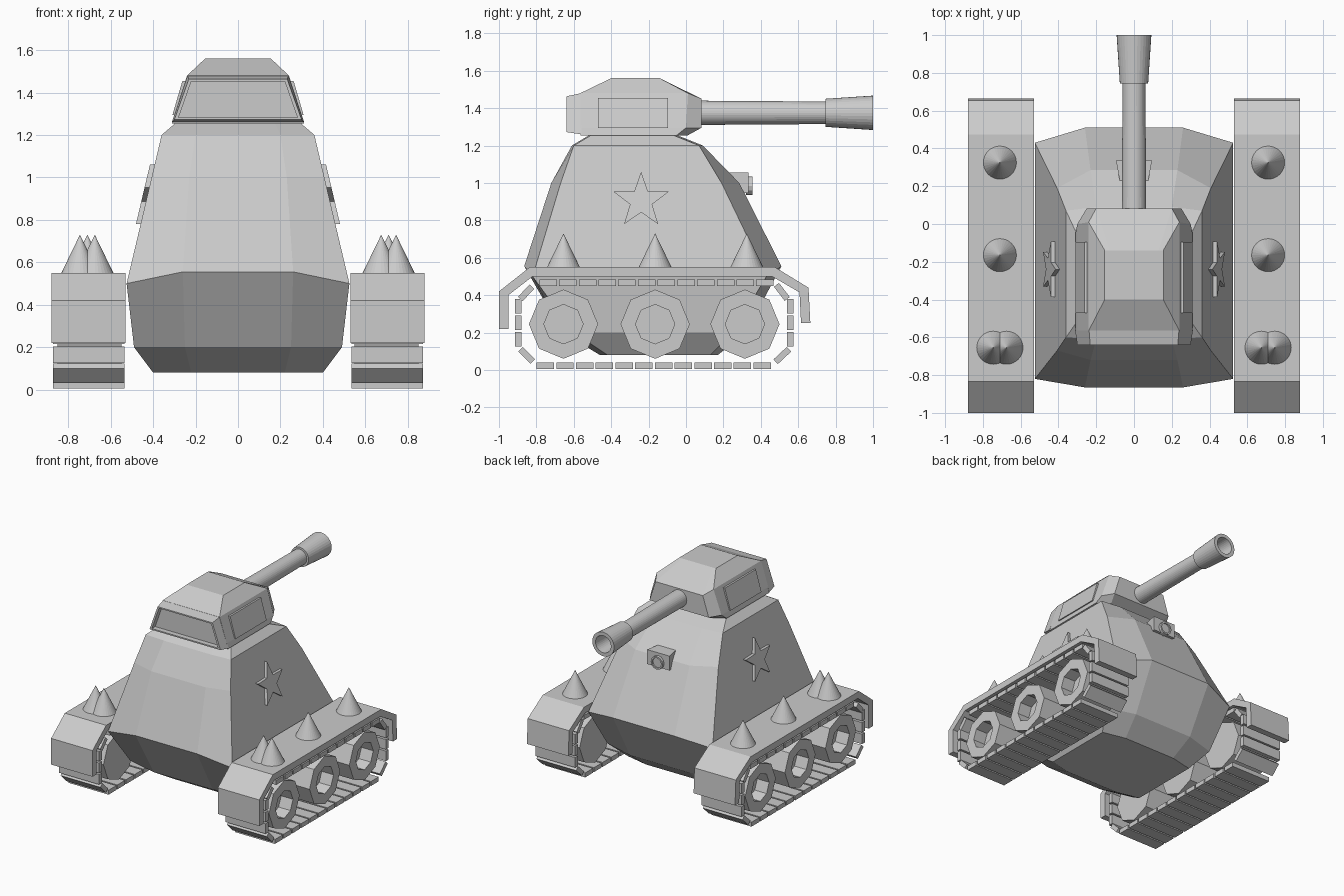
import bpy, bmesh
from math import sin, cos, pi
from mathutils import Vector

if "Cube" in bpy.data.objects:
    bpy.data.objects.remove(bpy.data.objects["Cube"])


def finish(name, bm, mirror=False):
    bmesh.ops.recalc_face_normals(bm, faces=bm.faces)
    me = bpy.data.meshes.new(name)
    bm.to_mesh(me)
    bm.free()
    ob = bpy.data.objects.new(name, me)
    bpy.context.collection.objects.link(ob)
    if mirror:
        ob.modifiers.new("mirror", 'MIRROR')
    return ob


def loft_into(bm, rings):
    vs = [[bm.verts.new(p) for p in r] for r in rings]
    n = len(vs[0])
    for a, b in zip(vs, vs[1:]):
        for i in range(n):
            j = (i + 1) % n
            bm.faces.new((a[i], a[j], b[j], b[i]))
    bm.faces.new(vs[0])
    bm.faces.new(vs[-1])


def loft(name, rings, mirror=False):
    bm = bmesh.new()
    loft_into(bm, rings)
    return finish(name, bm, mirror)


def octo(hx, xi, yc, ye, bc, be, zc, zf=None, zb=None):
    """Eight-sided ring: wide sides, blunt ends; yc/ye rear end, bc/be front end."""
    zf = zc if zf is None else zf
    zb = zf if zb is None else zb
    h = [(hx, bc, zc), (hx, yc, zc), (xi, ye, zf)]
    return [(xi, be, zb)] + h + [(-x, y, z) for x, y, z in reversed(h)] + [(-xi, be, zb)]


def disc(n, r, axis, at, u, v):
    """Circle ring around the x or y axis."""
    pts = []
    for i in range(n):
        a = 2 * pi * i / n
        p, q = u + r * cos(a), v + r * sin(a)
        pts.append((at, p, q) if axis == 'x' else (p, at, q))
    return pts


# hull
loft("hull", [
    octo(.40, .22, .13, .17, -.42, -.46, .08),
    octo(.49, .25, .25, .32, -.60, -.66, .20),
    octo(.525, .26, .43, .51, -.82, -.865, .50, .555),
    octo(.407, .23, .19, .285, -.67, -.72, 1.0),
    octo(.36, .20, .07, .09, -.60, -.61, 1.2),
    octo(.29, .17, -.08, -.06, -.50, -.51, 1.26)])

# turret
loft("turret", [
    octo(.31, .22, -.05, .01, -.565, -.565, 1.255),
    octo(.30, .25, 0, .083, -.565, -.565, 1.295),
    octo(.24, .20, .01, .083, -.565, -.565, 1.48, 1.45, 1.48),
    octo(.155, .13, -.14, -.14, -.40, -.40, 1.56)])


# window frame on the turret, with recessed pane
def trap(y, xb, xt, zb, zt):
    return [(-xb, y, zb), (xb, y, zb), (xt, y, zt), (-xt, y, zt)]


loft("window_frame", [
    trap(-.56, .312, .238, 1.26, 1.48), trap(-.64, .30, .232, 1.272, 1.463),
    trap(-.64, .28, .22, 1.282, 1.453), trap(-.60, .28, .22, 1.282, 1.453)])


# turret side plates
def plate(dx):
    return [(.297 + dx, -.47, 1.295), (.297 + dx, -.095, 1.295),
            (.25 + dx, -.095, 1.455), (.25 + dx, -.47, 1.455)]


loft("turret_side_plate", [plate(-.02), plate(.012)], True)

# gun barrel and hollow muzzle
loft("barrel", [disc(32, r, 'y', y, 0, 1.375) for r, y in ((.065, .04), (.06, .78))])
loft("muzzle", [disc(32, r, 'y', y, 0, 1.375)
                for r, y in ((.075, .745), (.092, 1), (.065, 1), (.06, .85))])

# rear lamp
loft("lamp_box", [[(-x, y0, .945), (x, y0, .945), (x, y1, 1.055), (-x, y1, 1.055)]
                  for x, y0, y1 in ((.07, .22, .20), (.095, .335, .335))])
loft("lamp_lens", [disc(12, r, 'y', y, 0, .985)
                   for r, y in ((.05, .32), (.05, .355), (.038, .355), (.038, .345))])

# star plates lying on the sloped sides
def star(off):
    pts = []
    for i in range(10):
        r = .155 if i % 2 == 0 else .062
        a = pi / 2 + i * pi / 5
        z = .905 + r * sin(a)
        pts.append((.525 - (z - .5) * .2357 + off, -.24 + r * cos(a), z))
    return pts


loft("star", [star(-.02), star(.022)], True)

# fenders
fender = [(-1, .22), (-1, .42), (-.835, .55), (.475, .55), (.655, .44), (.665, .25),
          (.615, .25), (.607, .415), (.46, .50), (-.82, .50), (-.95, .40), (-.95, .22)]
loft("fender", [[(x, y, z) for y, z in fender] for x in (.53, .88)], True)

# spikes
bm = bmesh.new()
for x, y in ((.675, -.655), (.745, -.655), (.71, -.165), (.71, .325)):
    base = [bm.verts.new((x + .09 * cos(a), y + .09 * sin(a), .545))
            for a in (2 * pi * i / 32 for i in range(32))]
    tip = bm.verts.new((x, y, .73))
    for i in range(32):
        bm.faces.new((base[i], base[(i + 1) % 32], tip))
    bm.faces.new(base)
finish("spikes", bm, True)

# wheels with recessed hubs
bm = bmesh.new()
for y in (-.655, -.165, .315):
    loft_into(bm, [disc(8, r, 'x', x, y, .245)
                   for r, x in ((.185, .55), (.185, .85), (.105, .85), (.105, .75))])
finish("wheels", bm, True)

# track links: runs of separate slabs (start, end, count)
runs = [((-.805, .022), (.46, .022), 12), ((.475, .04), (.555, .115), 1),
        ((.558, .12), (.558, .385), 3), ((.545, .375), (.48, .46), 1),
        ((.475, .467), (-.79, .467), 12), ((-.82, .45), (-.89, .375), 1),
        ((-.897, .385), (-.897, .12), 3), ((-.89, .115), (-.815, .04), 1)]
bm = bmesh.new()
for a, b, n in runs:
    a, b = Vector(a), Vector(b)
    step = (b - a) / n
    d = step.normalized()
    nrm = Vector((-d.y, d.x)) * .017
    for i in range(n):
        c, h = a + step * (i + .5), d * (step.length / 2 - .006)
        quad = [c - h - nrm, c + h - nrm, c + h + nrm, c - h + nrm]
        loft_into(bm, [[(x, p.x, max(p.y, 0)) for p in quad] for x in (.535, .872)])
finish("track_links", bm, True)
